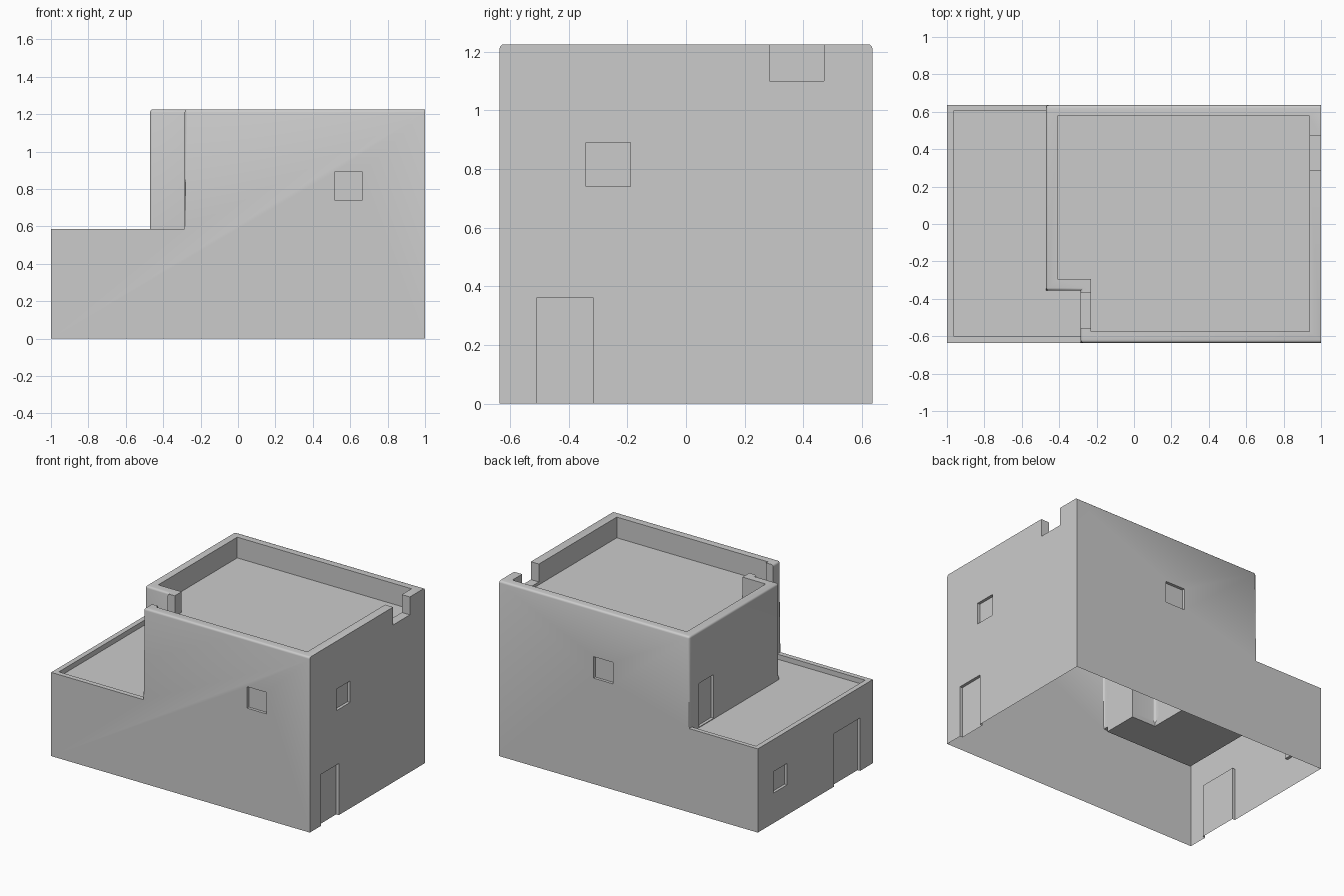
import bpy, bmesh

if "Cube" in bpy.data.objects:
    bpy.data.objects.remove(bpy.data.objects["Cube"])

H, LOW = 1.225, 0.585          # tower and annex heights
Y = 0.635


def prism(name, pts, z0, z1):
    """Vertical prism over a counter-clockwise outline."""
    bm = bmesh.new()
    face = bm.faces.new([bm.verts.new((x, y, z0)) for x, y in pts])
    top = bmesh.ops.extrude_face_region(bm, geom=[face])["geom"]
    for v in top:
        if isinstance(v, bmesh.types.BMVert):
            v.co.z = z1
    bmesh.ops.recalc_face_normals(bm, faces=bm.faces)
    me = bpy.data.meshes.new(name)
    bm.to_mesh(me)
    bm.free()
    ob = bpy.data.objects.new(name, me)
    bpy.context.collection.objects.link(ob)
    return ob


def rect(x0, x1, y0, y1):
    return [(x0, y0), (x1, y0), (x1, y1), (x0, y1)]


def cut(target, pts, z0, z1):
    """Subtract a prism and bake the result."""
    cutter = prism("cutter", pts, z0, z1)
    cutter.hide_render = True
    mod = target.modifiers.new("cut", "BOOLEAN")
    mod.operation, mod.solver, mod.object = "DIFFERENCE", "EXACT", cutter
    bpy.context.view_layer.objects.active = target
    bpy.ops.object.modifier_apply(modifier=mod.name)
    bpy.data.objects.remove(cutter)


# House mass, with the annex stepped down and its shallow roof deck sunk in
house = prism("house_shell", rect(-1, 1, -Y, Y), 0, H)
cut(house, [(-1.2, -0.8), (-0.285, -0.8), (-0.285, -0.355), (-0.47, -0.355),
            (-0.47, 0.8), (-1.2, 0.8)], LOW, 2)
cut(house, [(-0.965, -0.6), (-0.285, -0.6), (-0.285, -0.355), (-0.47, -0.355),
            (-0.47, 0.605), (-0.965, 0.605)], LOW - 0.035, 2)

# Softened plaster edges on the tower
bm = bmesh.new()
bm.from_mesh(house.data)
edges = []
for e in bm.edges:
    a, b = (v.co for v in e.verts)
    if not e.is_convex or e.calc_face_angle(0) < 0.5:
        continue
    rim = min(a.z, b.z) > H - 0.01 and min(a.x, b.x) < 0.99
    post = max(a.z, b.z) > H - 0.01 and -0.5 < a.x < 0.5 and abs(a.z - b.z) > 0.1
    if rim or post:
        edges.append(e)
bmesh.ops.bevel(bm, geom=edges, offset=0.014, segments=3, profile=0.5,
                affect="EDGES", clamp_overlap=True)
bm.to_mesh(house.data)
bm.free()

# Sunken tower roof leaving a thick parapet
cut(house, [(-0.23, -0.575), (0.938, -0.575), (0.938, 0.577), (-0.41, 0.577),
            (-0.41, -0.295), (-0.23, -0.295)], 1.08, 2)

# Parapet gaps
cut(house, rect(0.9, 1.1, 0.285, 0.47), 1.10, 2)
cut(house, rect(-0.35, -0.2, -0.555, -0.37), 1.10, 2)

# Recessed windows and doors
D = 0.02
for pts, z0, z1 in [
    (rect(0.515, 0.665, -0.8, -Y + D), 0.74, 0.89),       # front window
    (rect(0.12, 0.27, Y - D, 0.8), 0.74, 0.89),           # back window
    (rect(1 - D, 1.2, -0.34, -0.19), 0.74, 0.89),         # right window
    (rect(1 - D, 1.2, -0.51, -0.315), -0.1, 0.36),        # right door
    (rect(-1.2, -1 + D, 0.31, 0.46), 0.21, 0.36),         # left window
    (rect(-1.2, -1 + D, -0.495, -0.205), -0.1, 0.37),     # left door
    (rect(-0.6, -0.47 + D, 0.365, 0.53), LOW - 0.03, 0.86),  # terrace door
]:
    cut(house, pts, z0, z1)

# Open underside
bm = bmesh.new()
bm.from_mesh(house.data)
floor = [f for f in bm.faces if all(v.co.z < 0.001 for v in f.verts)]
bmesh.ops.delete(bm, geom=floor, context="FACES")
bm.to_mesh(house.data)
bm.free()

house.select_set(True)
bpy.context.view_layer.objects.active = house
bpy.ops.object.shade_smooth_by_angle(angle=0.6)
